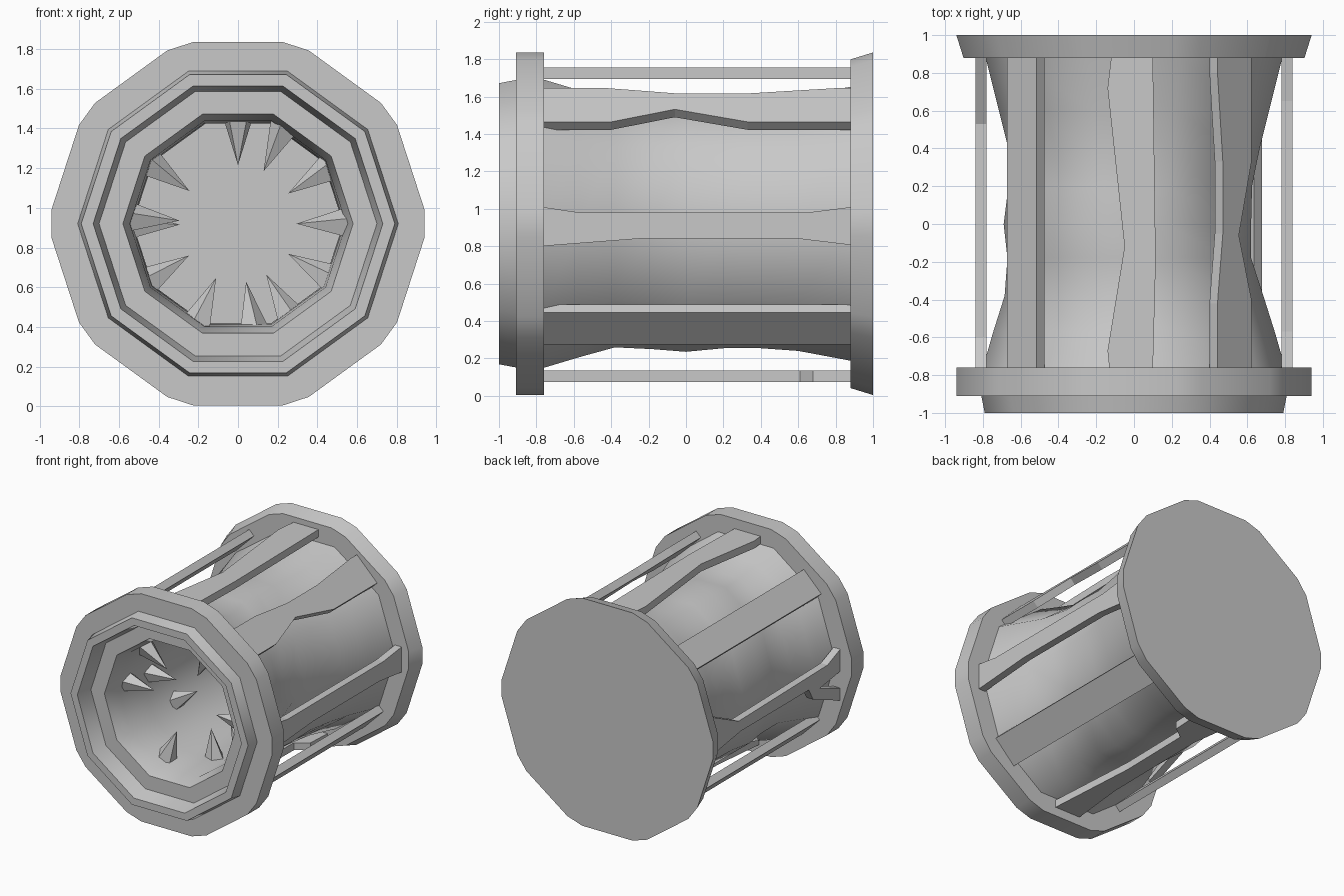
import bpy, bmesh, math
from mathutils import Vector

if "Cube" in bpy.data.objects:
    bpy.data.objects.remove(bpy.data.objects["Cube"])

CZ = 0.92  # height of the drum axis

stone = bpy.data.materials.new("grey stone")
stone.use_nodes = True
GREY = (0.58, 0.58, 0.58, 1)
stone.diffuse_color = GREY
stone.node_tree.nodes["Principled BSDF"].inputs["Base Color"].default_value = GREY


def finish(name, bm, smooth=None):
    bmesh.ops.recalc_face_normals(bm, faces=bm.faces)
    mesh = bpy.data.meshes.new(name)
    bm.to_mesh(mesh)
    bm.free()
    mesh.materials.append(stone)
    obj = bpy.data.objects.new(name, mesh)
    bpy.context.collection.objects.link(obj)
    if smooth:
        bpy.ops.object.select_all(action='DESELECT')
        obj.select_set(True)
        bpy.context.view_layer.objects.active = obj
        bpy.ops.object.shade_smooth_by_angle(angle=math.radians(smooth))
    return obj


DECAGON = [36 * k for k in range(10)]
CUT_DECAGON = [36 * k + d for k in range(10) for d in (-4.2, 4.2)]


def loft(name, angles, sections, cap_start=False, cap_end=False, closed=False):
    """Joins rings around the y axis; each section is (y, radius_x, radius_z, centre_x)."""
    bm = bmesh.new()
    rings = []
    for y, rx, rz, cx in sections:
        rings.append([bm.verts.new((cx + rx * math.cos(math.radians(a)), y,
                                    CZ + rz * math.sin(math.radians(a)))) for a in angles])
    n = len(angles)
    pairs = list(zip(rings, rings[1:]))
    if closed:
        pairs.append((rings[-1], rings[0]))
    for r0, r1 in pairs:
        for i in range(n):
            j = (i + 1) % n
            bm.faces.new((r0[i], r0[j], r1[j], r1[i]))
    if cap_start:
        bm.faces.new(rings[0])
    if cap_end:
        bm.faces.new(rings[-1])
    return finish(name, bm, 45)


def even(*points):
    return [(y, r, r, 0) for y, r in points]


# End rings and stepped mouth
loft("front_ring", CUT_DECAGON,
     even((-0.91, 0.943), (-0.76, 0.943), (-0.76, 0.72), (-0.91, 0.72)), closed=True)
loft("mouth_lip", DECAGON,
     even((-0.90, 0.81), (-1.0, 0.79), (-1.0, 0.73), (-0.87, 0.70), (-0.87, 0.58)))
loft("back_plate", CUT_DECAGON, even((0.88, 0.905), (1.0, 0.943)), True, True)

# Waisted drum and its hollow
loft("drum_wall", DECAGON,
     [(-0.76, 0.80, 0.81, 0), (-0.57, 0.745, 0.75, 0), (-0.38, 0.685, 0.695, 0),
      (-0.18, 0.645, 0.705, -0.025), (0.0, 0.655, 0.72, -0.035), (0.2, 0.645, 0.70, -0.02),
      (0.4, 0.665, 0.70, 0), (0.6, 0.715, 0.715, 0), (0.88, 0.785, 0.77, 0)])
loft("hollow", DECAGON,
     even((-0.87, 0.58), (-0.74, 0.545), (-0.45, 0.535), (0.0, 0.53), (0.4, 0.54), (0.87, 0.58)),
     cap_end=True)


# Worn slats around the drum: (y, offset) points for each long edge
def slat(name, angle, outer, low, high):
    a = math.radians(angle)
    out = Vector((math.cos(a), 0, math.sin(a)))
    side = Vector((-math.sin(a), 0, math.cos(a)))
    outline = low + high[::-1]
    bm = bmesh.new()
    layers = [[bm.verts.new(out * r + side * t + Vector((0, y, CZ))) for y, t in outline]
              for r in (outer - 0.06, outer)]
    for layer in layers:
        bm.faces.new(layer)
    n = len(outline)
    for i in range(n):
        j = (i + 1) % n
        bm.faces.new((layers[0][i], layers[0][j], layers[1][j], layers[1][i]))
    finish(name, bm)


F, B = -0.77, 0.89
slat("left_slat", 0, 0.84, [(F, -0.12), (-0.25, -0.08), (0.6, -0.08), (B, -0.115)],
     [(F, 0.09), (-0.57, 0.06), (0.65, 0.06), (B, 0.09)])
slat("upper_left_slat", 45, 0.825,
     [(F, -0.055), (-0.4, -0.055), (-0.06, 0.04), (0.33, -0.055), (B, -0.055)],
     [(F, 0.2), (-0.42, 0.2), (-0.05, 0.16), (0.33, 0.16), (0.8, 0.2), (B, 0.2)])
slat("top_slat", 90, 0.835, [(F, -0.1), (-0.2, -0.115), (B, -0.1)],
     [(F, 0.13), (-0.67, 0.14), (-0.12, 0.05), (0.72, 0.14), (B, 0.12)])
slat("upper_right_slat", 135, 0.84, [(F, -0.11), (B, -0.11)], [(F, 0.11), (B, 0.11)])
# Split slat with a prong at each end
slat("right_slat", 180, 0.84, [(F, -0.12), (-0.6, -0.05), (0.53, -0.03), (B, -0.2)],
     [(F, 0.06), (-0.5, 0.1), (F, 0.2), (F, 0.3), (-0.42, 0.16), (-0.36, 0.06),
      (0.5, 0.06), (B, 0.12)])
slat("lower_right_slat", 225, 0.82, [(F, -0.11), (B, -0.11)], [(F, 0.11), (B, 0.11)])
slat("bottom_slat", 270, 0.845, [(F, -0.12), (-0.3, -0.07), (0.61, -0.06), (B, -0.1)],
     [(F, 0.11), (0.0, 0.06), (0.61, 0.07), (0.68, 0.17), (B, 0.18)])
slat("lower_left_slat", 315, 0.815, [(F, -0.098), (B, -0.098)], [(F, 0.144), (B, 0.144)])


# Teeth pointing inward: (angle, y)
teeth = [(90, -0.5), (64, -0.7), (31, -0.55), (0, -0.7), (-31, -0.45), (-61, -0.3),
         (-82, -0.4), (248, -0.62), (213, -0.16), (181, -0.36), (177, -0.64), (146, -0.55)]
for k, (angle, y) in enumerate(teeth):
    a = math.radians(angle)
    out = Vector((math.cos(a), 0, math.sin(a)))
    bm = bmesh.new()
    bmesh.ops.create_cone(bm, cap_ends=True, segments=5, radius1=0.085, radius2=0, depth=0.26)
    turn = (-out).to_track_quat('Z', 'Y').to_matrix()
    bmesh.ops.rotate(bm, verts=bm.verts, matrix=turn)
    bmesh.ops.translate(bm, verts=bm.verts, vec=out * 0.425 + Vector((0, y, CZ)))
    finish(f"tooth_{k + 1}", bm)
